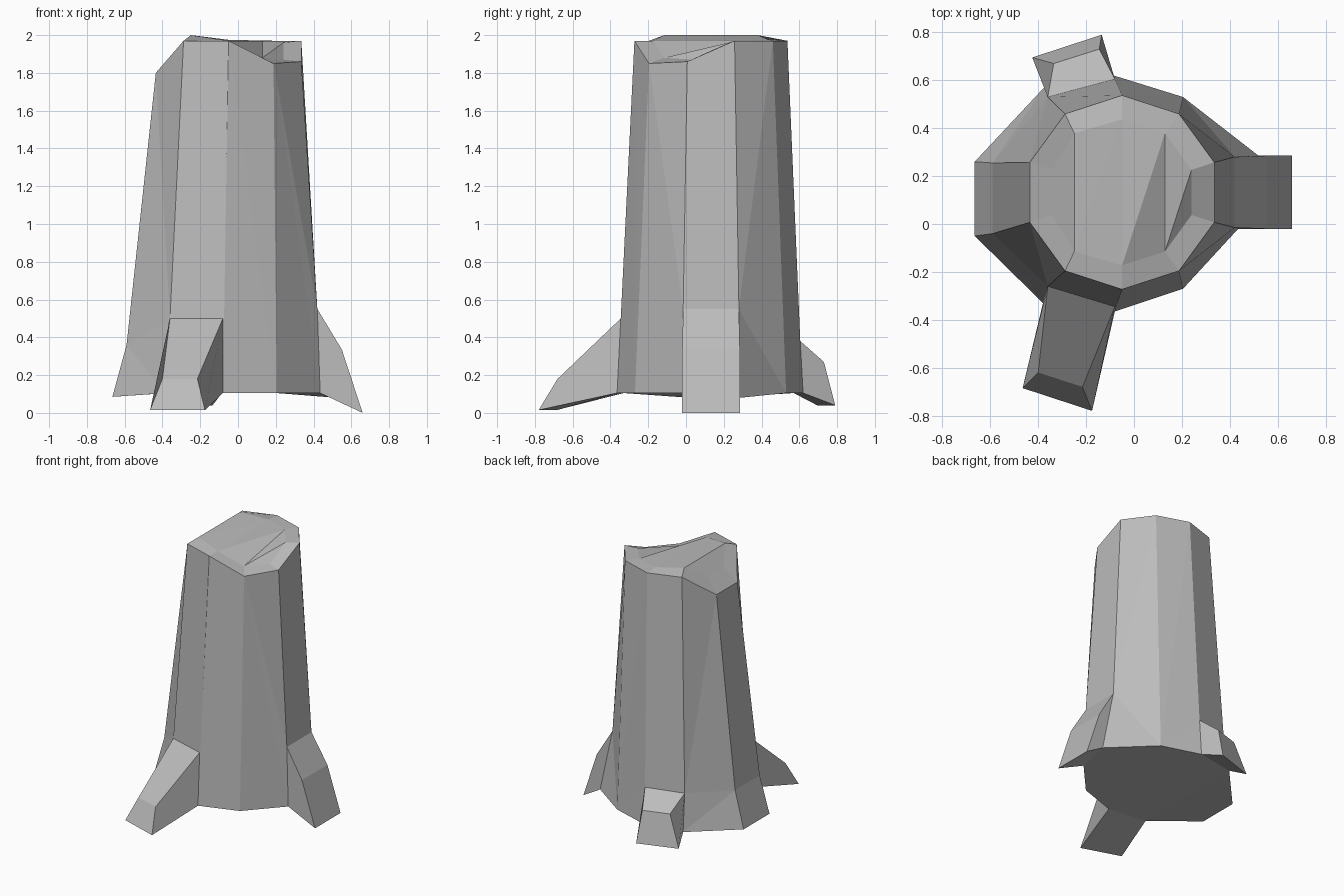
import bpy
import bmesh
from math import cos, sin, radians
from mathutils import Vector

cube = bpy.data.objects.get("Cube")
if cube:
    bpy.data.objects.remove(cube, do_unlink=True)

SIDES = 10
CENTRE_X, CENTRE_Y = -0.05, 0.132


def make_material(name, colour):
    mat = bpy.data.materials.new(name)
    mat.use_nodes = True
    mat.diffuse_color = colour
    mat.node_tree.nodes["Principled BSDF"].inputs["Base Color"].default_value = colour
    return mat


bm = bmesh.new()


def vert(x, y, z):
    return bm.verts.new(Vector((x, y, z)))


def ring(radius, heights):
    """Ten-sided ring with one height per corner, starting right of the back."""
    corners = []
    for k, z in enumerate(heights):
        angle = radians(18 + 36 * k)
        corners.append(vert(CENTRE_X + radius * cos(angle), CENTRE_Y + radius * sin(angle), z))
    return corners


# Uneven broken top: outer rim and inner break
rim = ring(0.405, (1.97, 1.97, 1.97, 1.97, 1.80, 1.80, 1.97, 1.97, 1.85, 1.86))
core = ring(0.305, (1.96, 1.97, 1.975, 2.0, 1.9, 1.9, 2.0, 1.97, 1.88, 1.87))
for k in (3, 6):
    core[k].co.x -= 0.02

for k in range(SIDES):
    n = (k + 1) % SIDES
    bm.faces.new((rim[k], rim[n], core[n], core[k]))
for corners in ((7, 1, 2, 3, 6), (3, 4, 5, 6), (7, 8, 1), (1, 8, 0), (8, 9, 0)):
    bm.faces.new([core[k] for k in corners])

# Foot of the trunk, flared on the left
base = [vert(*p) for p in (
    (0.52, 0.285, 0.08), (0.205, 0.53, 0.105), (-0.085, 0.62, 0.105),
    (-0.375, 0.57, 0.105), (-0.665, 0.26, 0.085), (-0.665, -0.05, 0.085),
    (-0.38, -0.33, 0.105), (-0.08, -0.365, 0.105), (0.205, -0.27, 0.105),
    (0.435, -0.02, 0.105))]
bm.faces.new(base[::-1])

# Extra corners where a root or flare leaves the trunk
joint = {k: vert(*p) for k, p in {
    0: (0.42, 0.28, 0.55), 9: (0.42, -0.015, 0.55),
    2: (-0.08, 0.605, 0.38), 3: (-0.36, 0.53, 0.38),
    4: (-0.59, 0.255, 0.36), 5: (-0.59, -0.04, 0.36),
    6: (-0.36, -0.26, 0.5), 7: (-0.08, -0.345, 0.5)}.items()}

# Roots: first trunk corner -> knee pair and toe pair
roots = {
    9: ((0.55, -0.02, 0.335), (0.55, 0.285, 0.335),
        (0.66, -0.02, 0.0), (0.66, 0.285, 0.0)),
    2: ((-0.145, 0.73, 0.27), (-0.335, 0.67, 0.27),
        (-0.135, 0.79, 0.04), (-0.425, 0.695, 0.04)),
    6: ((-0.40, -0.62, 0.18), (-0.215, -0.68, 0.18),
        (-0.465, -0.685, 0.015), (-0.175, -0.78, 0.015)),
}


def column(k):
    """Trunk edge from rim to base."""
    return [rim[k], joint[k], base[k]] if k in joint else [rim[k], base[k]]


for k in range(SIDES):
    n = (k + 1) % SIDES
    if k in roots:
        knee_a, knee_b, toe_a, toe_b = (vert(*p) for p in roots[k])
        ja, jb, ba, bb = joint[k], joint[n], base[k], base[n]
        for face in ((rim[k], rim[n], jb, ja), (ja, jb, knee_b, knee_a),
                     (knee_a, knee_b, toe_b, toe_a), (ja, knee_a, toe_a, ba),
                     (jb, bb, toe_b, knee_b), (toe_a, toe_b, bb, ba)):
            bm.faces.new(face)
    elif k in joint and n in joint and k == 4:
        bm.faces.new((rim[k], rim[n], joint[n], joint[k]))
        bm.faces.new((joint[k], joint[n], base[n], base[k]))
    else:
        bm.faces.new(column(k) + column(n)[::-1])

bmesh.ops.triangulate(bm, faces=[f for f in bm.faces if len(f.verts) > 4 and f.calc_area() < 1.2])
bmesh.ops.recalc_face_normals(bm, faces=bm.faces)

mesh = bpy.data.meshes.new("tree_stump")
bm.to_mesh(mesh)
bm.free()
mesh.materials.append(make_material("grey bark", (0.5, 0.5, 0.5, 1.0)))
stump = bpy.data.objects.new("tree_stump", mesh)
bpy.context.collection.objects.link(stump)
